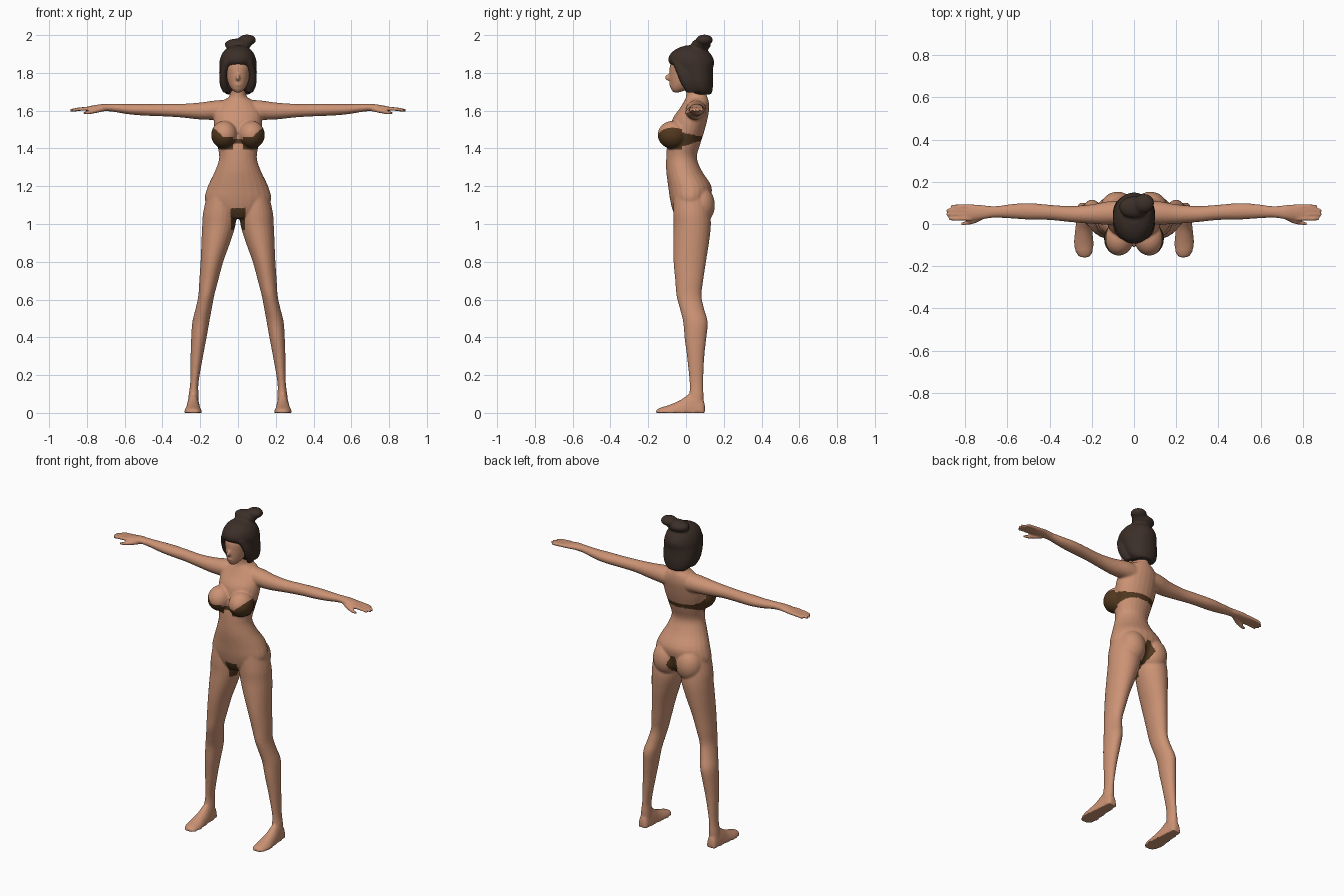
import bpy, bmesh, math
from mathutils import Vector, Matrix


def material(name, rgb):
    m = bpy.data.materials.new(name)
    m.diffuse_color = (*rgb, 1)
    return m


SKIN = material("skin", (0.60, 0.29, 0.175))
SWIM = material("brown_fabric", (0.085, 0.04, 0.014))
HAIR = material("dark_brown_hair", (0.045, 0.028, 0.021))


def smooth_rings(rings, steps=4):
    """Catmull-Rom interpolation of ring values."""
    r = [Vector(v) for v in rings]
    r = [r[0]] + r + [r[-1]]
    out = []
    for i in range(1, len(r) - 2):
        a, b, c, d = r[i - 1:i + 3]
        for k in range(steps):
            t = k / steps
            out.append(0.5 * (2 * b + (c - a) * t + (2 * a - 5 * b + 4 * c - d) * t * t
                              + (3 * b - a - 3 * c + d) * t ** 3))
    return out + [r[-2]]


def loft(bm, axis, rings, side=1, floor=False, sides=24):
    """Closed tube of ellipses; each ring is x, y, z, radius 1, radius 2."""
    u, v = {"x": (1, 2), "y": (0, 2), "z": (0, 1)}[axis]
    loops = []
    for r in smooth_rings(rings):
        loop = []
        for k in range(sides):
            a = 2 * math.pi * (k + 0.5) / sides
            p = Vector(r[:3])
            p[u] += r[3] * math.cos(a)
            p[v] += r[4] * math.sin(a)
            if floor:
                p.z = max(p.z, 0)
            p.x *= side
            loop.append(bm.verts.new(p))
        loops.append(loop)
    faces = [bm.faces.new(loops[0]), bm.faces.new(loops[-1])]
    for a, b in zip(loops, loops[1:]):
        for k in range(sides):
            n = (k + 1) % sides
            faces.append(bm.faces.new((a[k], a[n], b[n], b[k])))
    bmesh.ops.recalc_face_normals(bm, faces=faces)


def blob(bm, centre, size):
    m = Matrix.Translation(centre) @ Matrix.Diagonal((*size, 1))
    bmesh.ops.create_uvsphere(bm, u_segments=24, v_segments=16, radius=1, matrix=m)


def fuse(name, bm, voxel, mats, iterations):
    """Join overlapping volumes into one smooth skin."""
    me = bpy.data.meshes.new(name)
    bm.to_mesh(me)
    bm.free()
    ob = bpy.data.objects.new(name, me)
    bpy.context.collection.objects.link(ob)
    bpy.context.view_layer.objects.active = ob
    ob.select_set(True)
    rm = ob.modifiers.new("join", "REMESH")
    rm.mode = "VOXEL"
    rm.voxel_size = voxel
    sm = ob.modifiers.new("soften", "SMOOTH")
    sm.factor = 0.5
    sm.iterations = iterations
    for mod in ("join", "soften"):
        bpy.ops.object.modifier_apply(modifier=mod)
    for m in mats:
        ob.data.materials.append(m)
    for p in ob.data.polygons:
        p.use_smooth = True
    ob.select_set(False)
    return ob


bm = bmesh.new()

# torso and neck: height, front, back, half width
torso = [(1.03, -0.05, 0.08, 0.06), (1.07, -0.07, 0.115, 0.14), (1.13, -0.085, 0.13, 0.176),
         (1.20, -0.095, 0.135, 0.16), (1.28, -0.105, 0.085, 0.122), (1.35, -0.105, 0.058, 0.10),
         (1.42, -0.10, 0.075, 0.11), (1.50, -0.085, 0.10, 0.125), (1.56, -0.07, 0.115, 0.128),
         (1.61, -0.035, 0.123, 0.12), (1.65, -0.01, 0.12, 0.085), (1.675, 0.0, 0.112, 0.047),
         (1.72, 0.0, 0.10, 0.04), (1.78, 0.0, 0.10, 0.04)]
loft(bm, "z", [(0, (f + b) / 2, z, w, (b - f) / 2) for z, f, b, w in torso])

# head and nose
loft(bm, "z", [(0, -0.05, 1.697, 0.016, 0.016), (0, -0.035, 1.715, 0.035, 0.045),
               (0, -0.015, 1.745, 0.052, 0.070), (0, 0.0, 1.79, 0.063, 0.088),
               (0, 0.01, 1.85, 0.072, 0.092), (0, 0.02, 1.90, 0.05, 0.06)])
blob(bm, (0, -0.088, 1.775), (0.011, 0.025, 0.018))
blob(bm, (0, -0.078, 1.738), (0.018, 0.012, 0.010))

for s in (1, -1):
    # bust and buttocks
    blob(bm, (s * 0.072, -0.07, 1.472), (0.070, 0.080, 0.074))
    blob(bm, (s * 0.078, 0.075, 1.10), (0.082, 0.078, 0.10))
    # arm and palm
    loft(bm, "x", [(0.03, 0.055, 1.60, 0.055, 0.06), (0.12, 0.052, 1.602, 0.055, 0.052),
                   (0.20, 0.047, 1.598, 0.046, 0.045), (0.30, 0.047, 1.60, 0.038, 0.036),
                   (0.40, 0.055, 1.603, 0.036, 0.033), (0.50, 0.060, 1.605, 0.039, 0.031),
                   (0.58, 0.060, 1.608, 0.034, 0.027), (0.66, 0.057, 1.615, 0.027, 0.021),
                   (0.72, 0.056, 1.617, 0.034, 0.018), (0.77, 0.056, 1.612, 0.038, 0.015),
                   (0.80, 0.056, 1.609, 0.036, 0.012)], s)
    # fingers and thumb
    for y, tip in ((0.083, 0.868), (0.065, 0.888), (0.046, 0.888), (0.025, 0.878)):
        loft(bm, "x", [(0.77, y, 1.612, 0.010, 0.011), (0.84, y, 1.608, 0.010, 0.010),
                       (tip, y, 1.601, 0.007, 0.008)], s, sides=12)
    loft(bm, "x", [(0.70, 0.045, 1.612, 0.016, 0.014), (0.75, 0.018, 1.60, 0.014, 0.013),
                   (0.79, 0.006, 1.591, 0.011, 0.010), (0.82, 0.0, 1.587, 0.007, 0.007)], s, sides=12)
    # leg
    loft(bm, "z", [(0.09, 0.025, 1.15, 0.075, 0.09), (0.097, 0.03, 1.06, 0.088, 0.098),
                   (0.102, 0.033, 0.99, 0.088, 0.099), (0.118, 0.027, 0.90, 0.076, 0.095),
                   (0.138, 0.020, 0.80, 0.060, 0.086), (0.155, 0.017, 0.70, 0.050, 0.074),
                   (0.168, 0.016, 0.62, 0.042, 0.066), (0.182, 0.032, 0.55, 0.043, 0.064),
                   (0.197, 0.050, 0.48, 0.045, 0.065), (0.208, 0.050, 0.39, 0.040, 0.057),
                   (0.218, 0.051, 0.30, 0.033, 0.046), (0.231, 0.055, 0.16, 0.022, 0.036),
                   (0.235, 0.055, 0.09, 0.027, 0.038), (0.237, 0.055, 0.03, 0.030, 0.035)], s)
    # foot
    loft(bm, "y", [(0.237, 0.100, 0, 0.018, 0.04), (0.237, 0.085, 0, 0.030, 0.08),
                   (0.237, 0.03, 0, 0.035, 0.105), (0.238, -0.03, 0, 0.041, 0.068),
                   (0.238, -0.09, 0, 0.047, 0.042), (0.236, -0.135, 0, 0.040, 0.028),
                   (0.234, -0.158, 0, 0.022, 0.016)], s, floor=True)

body = fuse("body", bm, 0.006, [SKIN, SWIM], 4)


def is_fabric(c):
    ax = abs(c.x)
    # bikini top: cups in front, narrow strap behind
    if 1.39 < c.z < 1.53 and ax < 0.16:
        if c.y < -0.02:
            if ax < 0.025:
                return 1.425 < c.z < 1.447
            top = 1.46 + max(0, ax - 0.075) * 0.9
            return 1.395 < c.z < top
        t = min(1, (c.y + 0.02) / 0.09)
        return 1.41 + 0.03 * t < c.z < 1.485 - 0.02 * t
    # bikini bottom: small front panel and pointed back panel
    if 0.97 < c.z < 1.15:
        if c.y < 0.02:
            return c.z < 1.085 and ax < 0.037
        return ax < 0.012 + 0.028 * max(0, 1 - abs(c.z - 1.09) / 0.06)
    return False


for p in body.data.polygons:
    p.material_index = int(is_fabric(p.center))

# hair cap with an open front
bm = bmesh.new()
loft(bm, "z", [(0, 0.092, 1.686, 0.060, 0.042), (0, 0.075, 1.71, 0.084, 0.066),
               (0, 0.064, 1.75, 0.097, 0.080), (0, 0.055, 1.79, 0.10, 0.088),
               (0, 0.042, 1.825, 0.10, 0.102), (0, 0.028, 1.86, 0.099, 0.122),
               (0, 0.024, 1.90, 0.086, 0.108), (0, 0.026, 1.93, 0.060, 0.072),
               (0, 0.028, 1.945, 0.025, 0.03)])
# side locks framing the face
for s in (1, -1):
    loft(bm, "z", [(0.065, 0.03, 1.695, 0.014, 0.025), (0.076, 0.01, 1.74, 0.021, 0.035),
                   (0.075, -0.01, 1.80, 0.022, 0.04), (0.055, -0.035, 1.86, 0.025, 0.04)], s)
# twisted bun
blob(bm, (0.0, 0.08, 1.950), (0.072, 0.052, 0.032))
blob(bm, (0.048, 0.098, 1.974), (0.048, 0.045, 0.029))
fuse("hair", bm, 0.008, [HAIR], 3)
